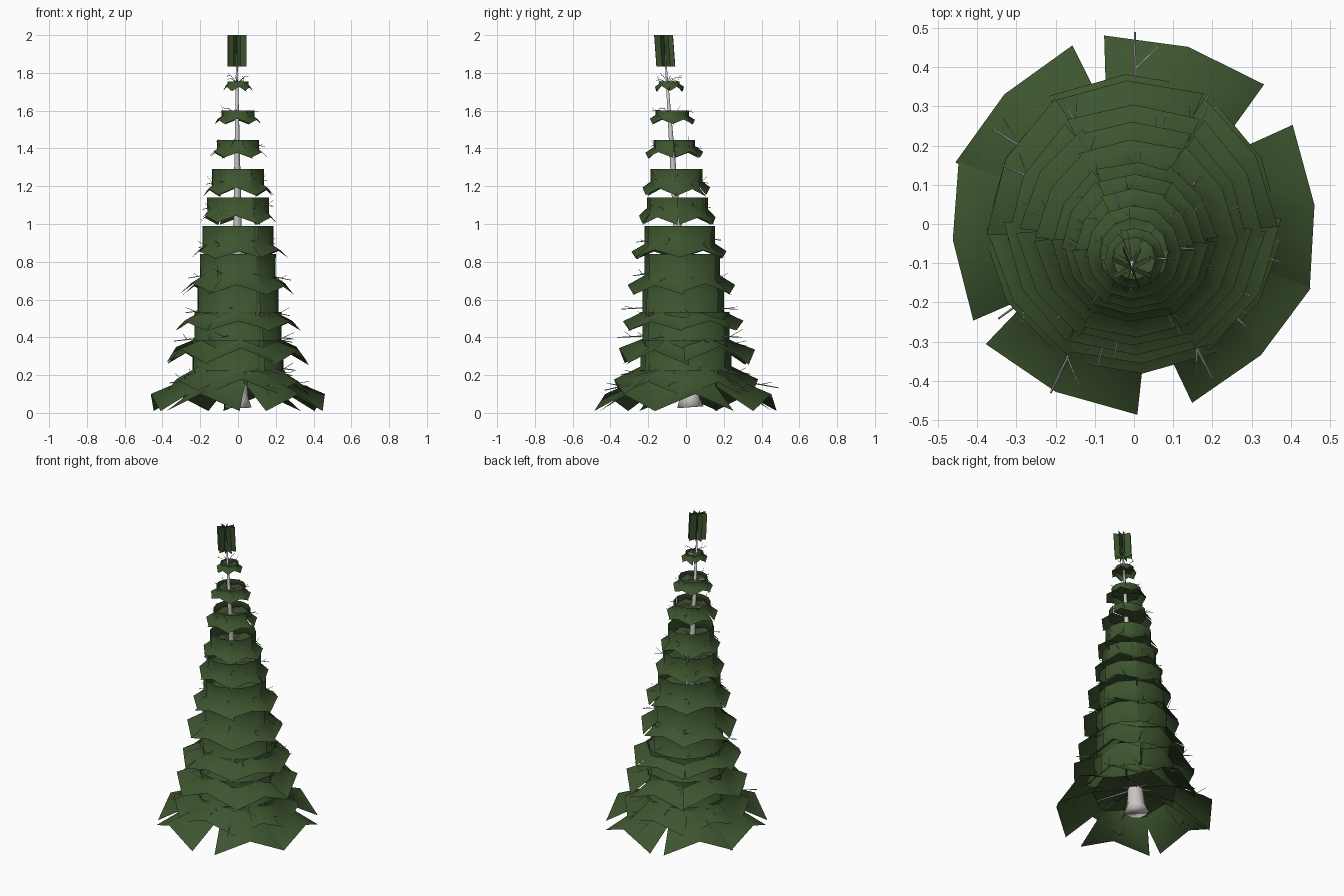
import bpy, bmesh, math, random
from mathutils import Vector, Matrix

if "Cube" in bpy.data.objects:
    bpy.data.objects.remove(bpy.data.objects["Cube"])

random.seed(4)

def material(name, rgb):
    m = bpy.data.materials.new(name)
    m.diffuse_color = (*rgb, 1)
    m.use_nodes = True
    m.node_tree.nodes["Principled BSDF"].inputs["Base Color"].default_value = m.diffuse_color
    return m

GREEN = material("needle green", (0.047, 0.09, 0.028))
BARK = material("pale bark", (0.60, 0.57, 0.55))

def finish(bm, name, mat, smooth=False):
    me = bpy.data.meshes.new(name)
    bm.to_mesh(me)
    bm.free()
    me.materials.append(mat)
    ob = bpy.data.objects.new(name, me)
    bpy.context.collection.objects.link(ob)
    for p in me.polygons:
        p.use_smooth = smooth
    return ob

def axis(z):
    """Centre of the leaning trunk at height z."""
    return Vector((-0.003 * z, 0.025 - 0.0715 * z, z))

def tube(bm, pts, radii, sides):
    """Tapered tube through points."""
    rings = []
    for i, p in enumerate(pts):
        d = pts[min(i + 1, len(pts) - 1)] - pts[max(i - 1, 0)]
        rot = d.to_track_quat('Z', 'Y')
        rings.append([bm.verts.new(p + rot @ Vector((radii[i] * math.cos(2 * math.pi * k / sides),
                                                     radii[i] * math.sin(2 * math.pi * k / sides), 0)))
                      for k in range(sides)])
    for a, b in zip(rings, rings[1:]):
        for k in range(sides):
            bm.faces.new((a[k], a[(k + 1) % sides], b[(k + 1) % sides], b[k]))
    bm.faces.new(rings[0][::-1])
    bm.faces.new(rings[-1])

# tiers: top z, bend z, rim ridge z, rim corner z, wall radius, rim radius, y centre
TIERS = [
    (0.225, 0.19, 0.10, 0.01, 0.25, 0.475, 0.0),
    (0.385, 0.24, 0.17, 0.09, 0.24, 0.375, 0.0),
    (0.535, 0.39, 0.34, 0.26, 0.23, 0.365, 0.0),
    (0.69, 0.54, 0.49, 0.44, 0.215, 0.32, -0.015),
    (0.84, 0.73, 0.68, 0.63, 0.20, 0.285, -0.02),
    (0.99, 0.90, 0.86, 0.82, 0.187, 0.25, -0.032),
    (1.14, 1.08, 1.04, 1.00, 0.163, 0.208, -0.045),
    (1.29, 1.22, 1.19, 1.15, 0.138, 0.18, -0.05),
    (1.445, 1.41, 1.38, 1.35, 0.11, 0.15, -0.062),
    (1.60, 1.575, 1.555, 1.53, 0.088, 0.117, -0.073),
    (1.755, 1.745, 1.73, 1.705, 0.055, 0.075, -0.088),
]
BOTTOM_ANGLES = [135, 185, 245, 314, 366, 433]

# Foliage: six creased cards per tier, each an upright wall that flares into a drooping skirt,
# with an inner web running back to the trunk
for t, (top, bend, ridge, corner, rw, rr, cy) in enumerate(TIERS):
    bm = bmesh.new()
    droop = ridge - corner
    for c in range(6):
        a0 = BOTTOM_ANGLES[c] if t == 0 else -90 + 60 * c + random.uniform(-4, 4)
        dr = rr * random.uniform(-0.03, 0.03)
        dz = 0 if t == 0 else droop * random.uniform(-0.15, 0.15)
        grid = []
        for s in (-1, 0, 1):
            side = abs(s)
            col = []
            for r, z, half in ((rw, top, 31.5), (rw, bend - 0.55 * droop * side + dz, 33),
                               (rr * (1 + 0.03 * side) + dr, ridge - droop * side + dz, 26 if t == 0 else 31)):
                a = math.radians(a0 + s * half)
                col.append(bm.verts.new((r * math.cos(a), cy + r * math.sin(a), z)))
            grid.append(col)
        for p, q in zip(grid, grid[1:]):
            for k in range(2):
                bm.faces.new((p[k + 1], q[k + 1], q[k], p[k]))
        # inner web
        hub = bm.verts.new(axis(bend))
        web = [bm.verts.new(col[1].co) for col in grid]
        for p, q in zip(web, web[1:]):
            bm.faces.new((hub, p, q))
    finish(bm, f"foliage_tier_{t + 1}", GREEN, True)

# Crown: crossed upright cards around the tip
bm = bmesh.new()
for k in range(8):
    a = math.radians(45 * k + 22 + random.uniform(-6, 6))
    out = Vector((math.cos(a), math.sin(a), 0)) * 0.054
    lo, hi = axis(1.835), axis(2.0)
    bm.faces.new([bm.verts.new(v) for v in (lo, lo + out, hi + out, hi)])
finish(bm, "crown_foliage", GREEN)

# Trunk with flared foot
bm = bmesh.new()
zs = [0.03, 0.08, 0.2, 0.5, 1.0, 1.4, 1.9]
tube(bm, [axis(z) for z in zs], [0.072, 0.055, 0.045, 0.036, 0.022, 0.014, 0.003], 10)
finish(bm, "trunk", BARK, True)

# Twigs: thin forked branches poking through the skirts
bm = bmesh.new()
for t, (top, bend, ridge, corner, rw, rr, cy) in enumerate(TIERS):
    thick = 0.005 * (1 - 0.06 * t)
    for c in range(7):
        a = 2 * math.pi * (c + random.uniform(-0.3, 0.3)) / 7 + t
        d = Vector((math.cos(a), math.sin(a), 0))
        start = axis(bend)
        reach = rr * random.uniform(0.8, 1.04)
        end = Vector((0, cy, 0)) + d * reach + Vector((0, 0, ridge + random.uniform(0.01, 0.06)))
        mid = start.lerp(end, 0.6) + Vector((0, 0, 0.012))
        tube(bm, [start, mid, end], [thick, thick * 0.8, thick * 0.5], 4)
        # side shoot
        f = mid.lerp(end, 0.5)
        tip = f + Matrix.Rotation(random.choice((-1, 1)) * random.uniform(0.4, 0.9), 3, 'Z') @ d * rr * 0.18
        tip.z += random.uniform(0.0, 0.04)
        tube(bm, [f, tip], [thick * 0.5, thick * 0.3], 3)
finish(bm, "twigs", BARK)
